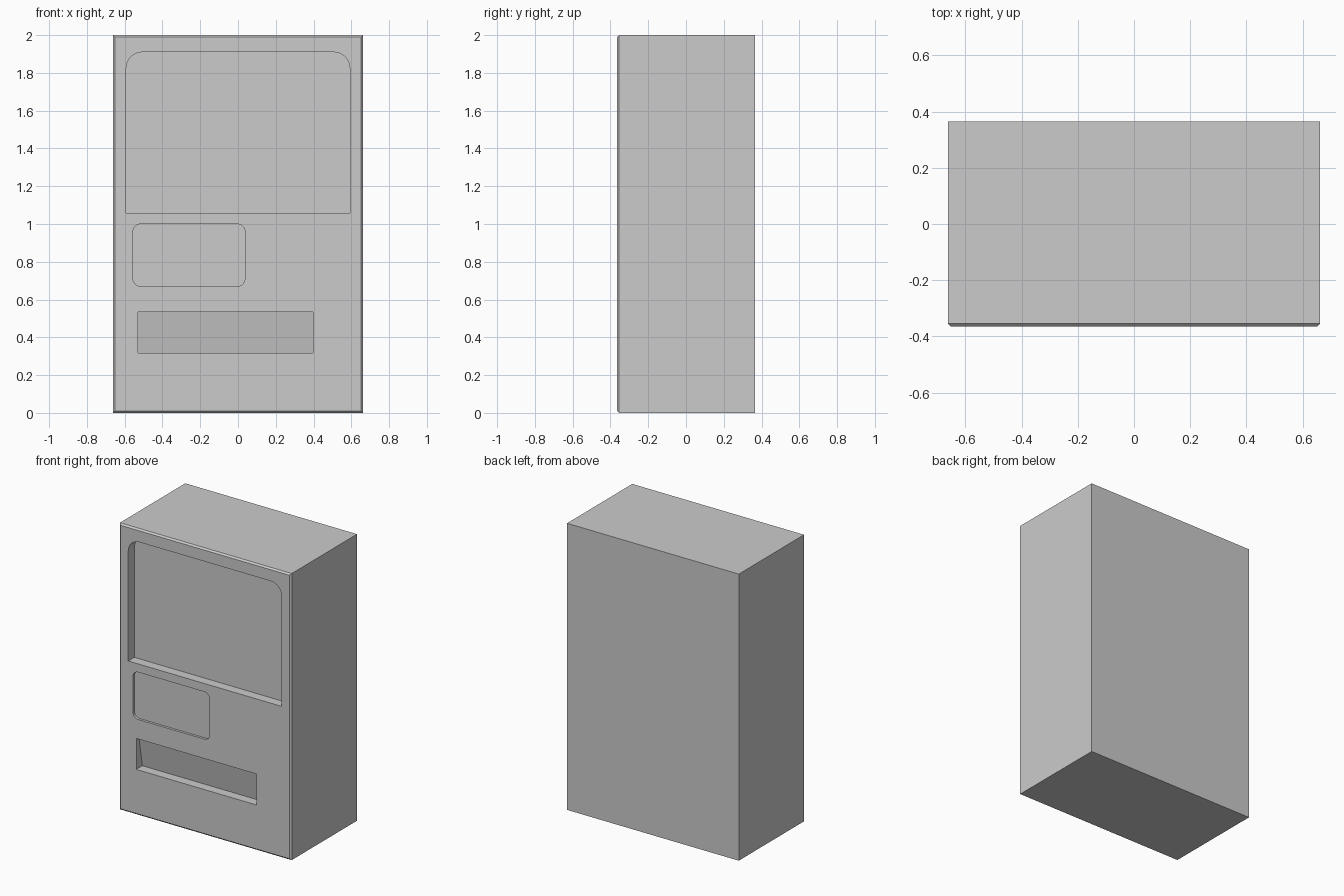
import bpy, bmesh
from math import cos, sin, pi

if "Cube" in bpy.data.objects:
    bpy.data.objects.remove(bpy.data.objects["Cube"])

W, D, H = 0.663, 0.365, 2.0     # half width, half depth, height
CHAMFER = 0.011


def make_object(name, bm):
    bmesh.ops.recalc_face_normals(bm, faces=bm.faces)
    mesh = bpy.data.meshes.new(name)
    bm.to_mesh(mesh)
    bm.free()
    obj = bpy.data.objects.new(name, mesh)
    bpy.context.collection.objects.link(obj)
    return obj


def outline(x0, x1, z0, z1, r_bottom=0, r_top=0, steps=8):
    """Rectangle in x/z with optional rounded bottom and top corners."""
    pts = []
    for x, z, sx, sz, r, start in ((x1, z0, -1, 1, r_bottom, -pi / 2),
                                   (x1, z1, -1, -1, r_top, 0),
                                   (x0, z1, 1, -1, r_top, pi / 2),
                                   (x0, z0, 1, 1, r_bottom, pi)):
        if r == 0:
            pts.append((x, z))
            continue
        for i in range(steps + 1):
            a = start + pi / 2 * i / steps
            pts.append((x + sx * r + r * cos(a), z + sz * r + r * sin(a)))
    return pts


def cut_recess(body, name, pts, depth_bottom, depth_top):
    """Sink an outline into the front; the back may slope with height."""
    z0, z1 = min(p[1] for p in pts), max(p[1] for p in pts)
    bm = bmesh.new()
    front = [bm.verts.new((x, -D - 0.1, z)) for x, z in pts]
    back = [bm.verts.new((x, -D + depth_bottom + (depth_top - depth_bottom)
                          * (z - z0) / (z1 - z0), z)) for x, z in pts]
    bm.faces.new(front)
    bm.faces.new(back[::-1])
    n = len(pts)
    for i in range(n):
        j = (i + 1) % n
        bm.faces.new((front[j], front[i], back[i], back[j]))
    cutter = make_object(name, bm)
    cutter.hide_render = True
    mod = body.modifiers.new(name, 'BOOLEAN')
    mod.operation = 'DIFFERENCE'
    mod.solver = 'EXACT'
    mod.object = cutter
    bpy.context.view_layer.objects.active = body
    bpy.ops.object.modifier_apply(modifier=mod.name)
    bpy.data.objects.remove(cutter, do_unlink=True)


# Cabinet: a box with its four front edges chamfered
bm = bmesh.new()
bmesh.ops.create_cube(bm, size=1)
for v in bm.verts:
    v.co = (v.co.x * 2 * W, v.co.y * 2 * D, (v.co.z + 0.5) * H)
front_edges = [e for e in bm.edges if all(v.co.y < 0 for v in e.verts)]
bmesh.ops.bevel(bm, geom=front_edges, offset=CHAMFER, segments=1,
                affect='EDGES', profile=0.5)
cabinet = make_object("cabinet", bm)

# Display window, rounded at the top only
cut_recess(cabinet, "window_recess",
           outline(-0.592, 0.592, 1.058, 1.91, r_top=0.085), 0.067, 0.067)

# Shallow rounded panel
cut_recess(cabinet, "panel_recess",
           outline(-0.556, 0.037, 0.67, 1.0, 0.042, 0.042), 0.017, 0.017)

# Delivery slot with a sloping back
cut_recess(cabinet, "delivery_slot",
           outline(-0.53, 0.398, 0.318, 0.534), 0.067, 0.03)

# Smooth the rounded corners, keep the other edges sharp
bpy.ops.object.select_all(action='DESELECT')
cabinet.select_set(True)
bpy.context.view_layer.objects.active = cabinet
bpy.ops.object.shade_smooth_by_angle(angle=pi / 6)
